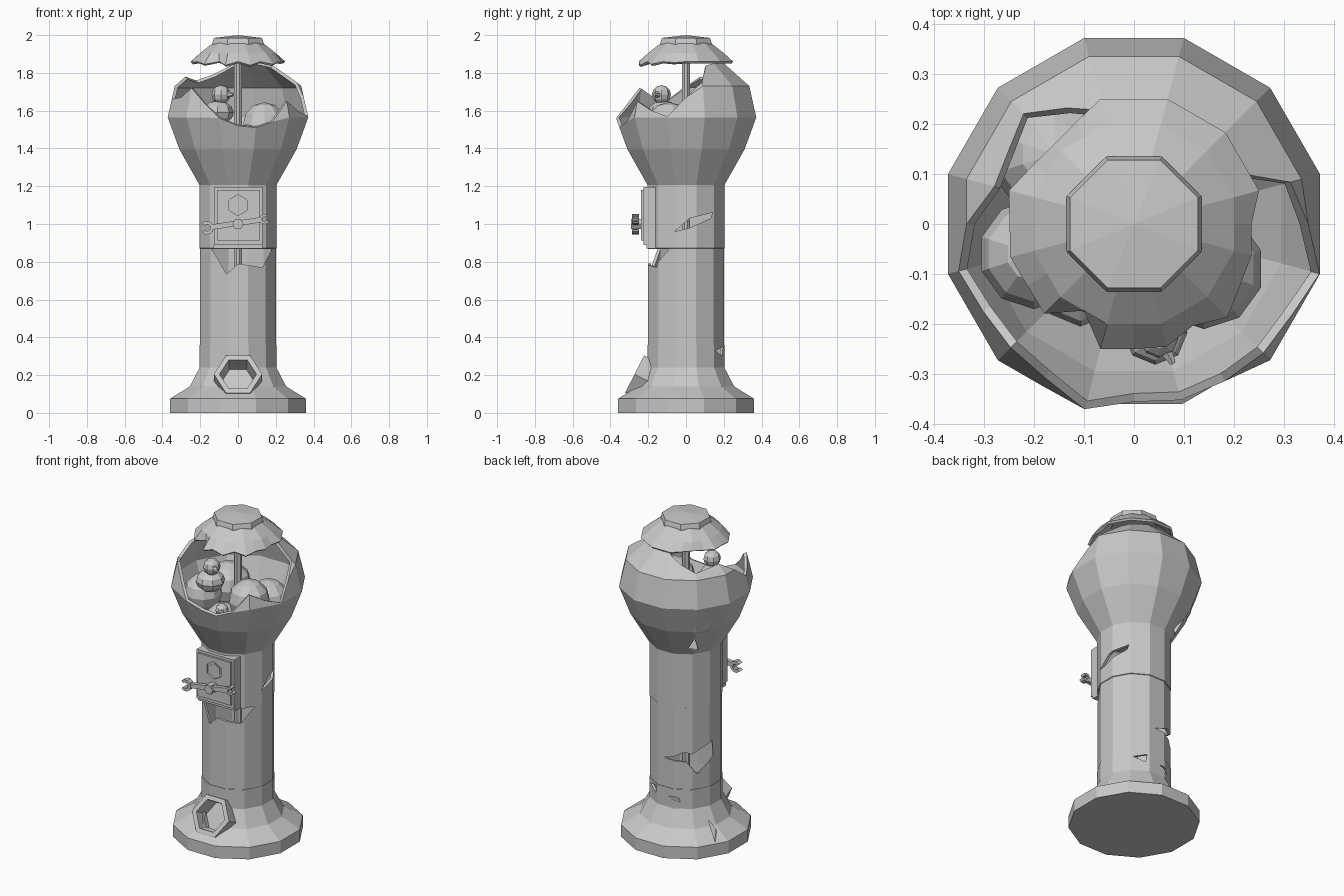
import bpy, bmesh, math
from math import radians, sin, cos, pi
from mathutils import Vector, Matrix

old = bpy.data.objects.get("Cube")
if old:
    bpy.data.objects.remove(old, do_unlink=True)

grey = bpy.data.materials.new("weathered_grey")
grey.use_nodes = True
tone = (0.58, 0.58, 0.58, 1)
grey.diffuse_color = tone
grey.node_tree.nodes["Principled BSDF"].inputs["Base Color"].default_value = tone


def finish(name, bm, recalc=True):
    bmesh.ops.remove_doubles(bm, verts=bm.verts, dist=0.0005)
    if recalc:
        bmesh.ops.recalc_face_normals(bm, faces=bm.faces)
    mesh = bpy.data.meshes.new(name)
    bm.to_mesh(mesh)
    bm.free()
    mesh.materials.append(grey)
    ob = bpy.data.objects.new(name, mesh)
    bpy.context.collection.objects.link(ob)
    return ob


def bake(ob):
    # Replace the mesh by its modified version
    bpy.context.view_layer.update()
    deps = bpy.context.evaluated_depsgraph_get()
    mesh = bpy.data.meshes.new_from_object(ob.evaluated_get(deps))
    ob.modifiers.clear()
    ob.data = mesh


def facet(a, r, z):
    # Flat-to-flat radius of a twelve-sided ring at angle a
    return r / cos(radians((a - 15) % 30 - 15)), z


def lathe(name, profile, sides=12, start=15, warp=facet, thick=0):
    bm = bmesh.new()
    rows = []
    for r, z in profile:
        row = []
        for i in range(sides):
            a = start + 360 * i / sides
            rr, zz = warp(a, r, z)
            row.append(bm.verts.new((rr * cos(radians(a)), rr * sin(radians(a)), zz)))
        rows.append(row)
    for lo, hi in zip(rows, rows[1:]):
        for i in range(sides):
            j = (i + 1) % sides
            bm.faces.new((lo[i], lo[j], hi[j], hi[i]))
    ob = finish(name, bm, recalc=False)
    if thick:
        mod = ob.modifiers.new("shell", 'SOLIDIFY')
        mod.thickness, mod.offset = thick, -1
        bake(ob)
    return ob


def prism(name, angle, pts, r0, r1):
    # Polygon (sideways, height) extruded outward along a compass angle
    out = Vector((cos(radians(angle)), sin(radians(angle)), 0))
    side = Vector((-out.y, out.x, 0))
    bm = bmesh.new()
    near, far = [[bm.verts.new(out * r + side * u + Vector((0, 0, z))) for u, z in pts]
                 for r in (r0, r1)]
    bm.faces.new(near)
    bm.faces.new(far)
    for i in range(len(pts)):
        j = (i + 1) % len(pts)
        bm.faces.new((near[i], near[j], far[j], far[i]))
    return finish(name, bm)


def cut(ob, angle, pts, r0=0.07, r1=0.5):
    tool = prism("cutter", angle, pts, r0, r1)
    tool.hide_render = True
    mod = ob.modifiers.new("cut", 'BOOLEAN')
    mod.operation, mod.solver, mod.object = 'DIFFERENCE', 'EXACT', tool
    bake(ob)
    bpy.data.objects.remove(tool, do_unlink=True)


def ngon(n, r, x, z, turn=0):
    return [(x + r * cos(2 * pi * i / n + turn), z + r * sin(2 * pi * i / n + turn))
            for i in range(n)]


def rect(x0, x1, z0, z1):
    return [(x0, z0), (x1, z0), (x1, z1), (x0, z1)]


def lookup(table, x):
    for (x0, y0), (x1, y1) in zip(table, table[1:]):
        if x <= x1:
            return y0 + (y1 - y0) * (x - x0) / (x1 - x0)
    return table[-1][1]


FRONT = 270

# Hollow column with flared base
column = lathe("column", [(0, 0), (.36, 0), (.36, .075), (.255, .14), (.203, .24), (.203, .36),
                          (.2, .36), (.2, .87), (.204, .872), (.204, 1.23)], thick=.018)
cut(column, FRONT, [(-.14, .868), (-.11, .82), (-.06, .735), (0, .79), (.13, .77), (.18, .868)])
cut(column, 0, [(-.06, .96), (.02, 1.03), (.14, 1.06), (.13, 1.03), (.02, .98)])
cut(column, 135, [(-.15, .54), (-.045, .59), (0, .58), (.12, .64), (.13, .54), (.03, .45), (-.03, .53)])
cut(column, 135, [(.09, .17), (.13, .12), (.11, .08)])
cut(column, 60, [(-.04, .33), (.04, .35), (.03, .3)])
cut(column, 90, [(.02, .31), (.09, .28), (.08, .31)])
cut(column, FRONT, ngon(6, .1, 0, .205), .12)

# Broken globe, its rim height changing with the angle
globe_side = [(1.2, .2), (1.395, .31), (1.565, .372), (1.73, .335), (1.86, .19)]
rim = [(0, 1.67), (15, 1.75), (30, 1.84), (60, 1.86), (95, 1.86), (110, 1.81), (135, 1.76), (150, 1.77),
       (165, 1.78), (180, 1.73), (195, 1.66), (210, 1.67), (225, 1.72), (240, 1.64), (255, 1.56),
       (270, 1.52), (285, 1.51), (300, 1.54), (315, 1.65), (330, 1.6), (345, 1.57), (360, 1.67)]


def broken(a, r, z):
    z = min(z, lookup(rim, a % 360))
    return facet(a, lookup(globe_side, z), z)


globe = lathe("globe", [(r, z) for z, r in globe_side], 24, 15, broken, .018)
cut(globe, 135, [(-.03, 1.25), (.03, 1.24), (0, 1.34)])
prism_floor = lathe("globe_floor", [(.2, 1.22), (.2, 1.24), (0, 1.24)])

# Chipped lid and octagonal cap
chips = [(0, .235), (15, .25), (105, .25), (135, .218), (165, .25), (225, .245), (232, .24), (240, .2),
         (247, .25), (270, .25), (285, .245), (300, .235), (315, .255), (345, .235), (360, .235)]


def chipped(a, r, z):
    if r > .24:
        r = lookup(chips, a % 360)
        z -= .02 * max(0, -sin(radians(a))) * (round(a / 15) % 2)
    return facet(a, r, z)


lathe("lid", [(.25, 1.86), (.2, 1.905), (.13, 1.96), (.04, 1.965)], 24, 15, chipped, .014)
plain = lambda a, r, z: (r, z)
lathe("cap", [(0, 1.95), (.146, 1.95), (.146, 1.96), (.138, 1.985), (0, 2)], 8, 22.5, plain)
lathe("centre_post", [(.024, .01), (.024, 1.96)], 8, 22.5, plain)

# Coin box with hexagonal recess
prism("coin_box", FRONT, rect(-.128, .13, .89, 1.195), .15, .226)
plate = prism("coin_plate", FRONT, rect(-.112, .116, .912, 1.18), .2, .238)
cut(plate, FRONT, ngon(6, .055, 0, 1.1, pi / 6), .227)
prism("coin_slot", FRONT, ngon(6, .04, 0, 1.1, pi / 6), .22, .233)
prism("box_lip", FRONT, rect(-.13, .13, .87, .89), .15, .21)

# Wrench used as the crank
prism("crank_hub", FRONT, ngon(6, .03, 0, 1), .23, .292)
ends = (Vector((-.165, .98)), Vector((.14, 1.025)))
along = (ends[1] - ends[0]).normalized()
across = Vector((-along.y, along.x)) * .014
prism("wrench_bar", FRONT, [ends[0] + along * .025 - across, ends[1] - along * .02 - across,
                            ends[1] - along * .02 + across, ends[0] + along * .025 + across], .255, .28)
for label, centre, size, facing in (("right", ends[0], .036, pi), ("left", ends[1], .027, .3)):
    jaw = []
    for radius, order in ((1, range(9)), (.5, reversed(range(9)))):
        for i in order:
            t = facing + .7 + (2 * pi - 1.4) * i / 8
            jaw.append((centre.x + size * radius * cos(t), centre.y + size * radius * sin(t)))
    prism("wrench_jaw_" + label, FRONT, jaw, .25, .285)

# Hexagonal chute
chute = lathe("chute", [(.128, -.13), (.128, 0), (.098, 0), (.09, -.1), (0, -.1)], 6, 0, plain)
chute.data.transform(Matrix.Translation((0, -.272, .205)) @ Matrix.Rotation(radians(63), 4, 'X'))


# Toy balls and ducks inside the globe
def ball(name, place, r, squash=1, segments=10, rings=6):
    bm = bmesh.new()
    bmesh.ops.create_uvsphere(bm, u_segments=segments, v_segments=rings, radius=r)
    bmesh.ops.transform(bm, verts=bm.verts, matrix=Matrix.Translation(place) @ Matrix.Diagonal((1, 1, squash, 1)))
    return finish(name, bm)


for i, (x, y, z, r) in enumerate([(.14, -.09, 1.525, .12), (-.2, -.06, 1.47, .11), (-.16, .14, 1.46, .13),
                                  (.1, .16, 1.42, .12), (-.02, -.12, 1.37, .1)]):
    ball("toy_ball_%d" % (i + 1), (x, y, z), r)


def duck(name, head, size, heading):
    face = Vector((cos(radians(heading)), sin(radians(heading)), 0))
    head = Vector(head)
    body = head - face * size * .4 - Vector((0, 0, size * 1.9))
    ball(name + "_head", head, size, 1, 8, 6)
    ball(name + "_body", body, size * 1.7, .75, 8, 6)
    for part, place, direction, r in (("_beak", head + face * size * 1.1, face, .4),
                                      ("_tail", body - face * size * 1.7, -face + Vector((0, 0, .6)), .6)):
        bm = bmesh.new()
        bmesh.ops.create_cone(bm, cap_ends=True, segments=6, radius1=size * r, radius2=size * r * .4,
                              depth=size * .8)
        turn = direction.to_track_quat('Z', 'Y').to_matrix().to_4x4()
        bmesh.ops.transform(bm, verts=bm.verts, matrix=Matrix.Translation(place) @ turn)
        finish(name + part, bm)


duck("large_duck", (-.09, -.13, 1.685), .05, 330)
duck("small_duck", (.05, -.23, 1.49), .038, 300)
